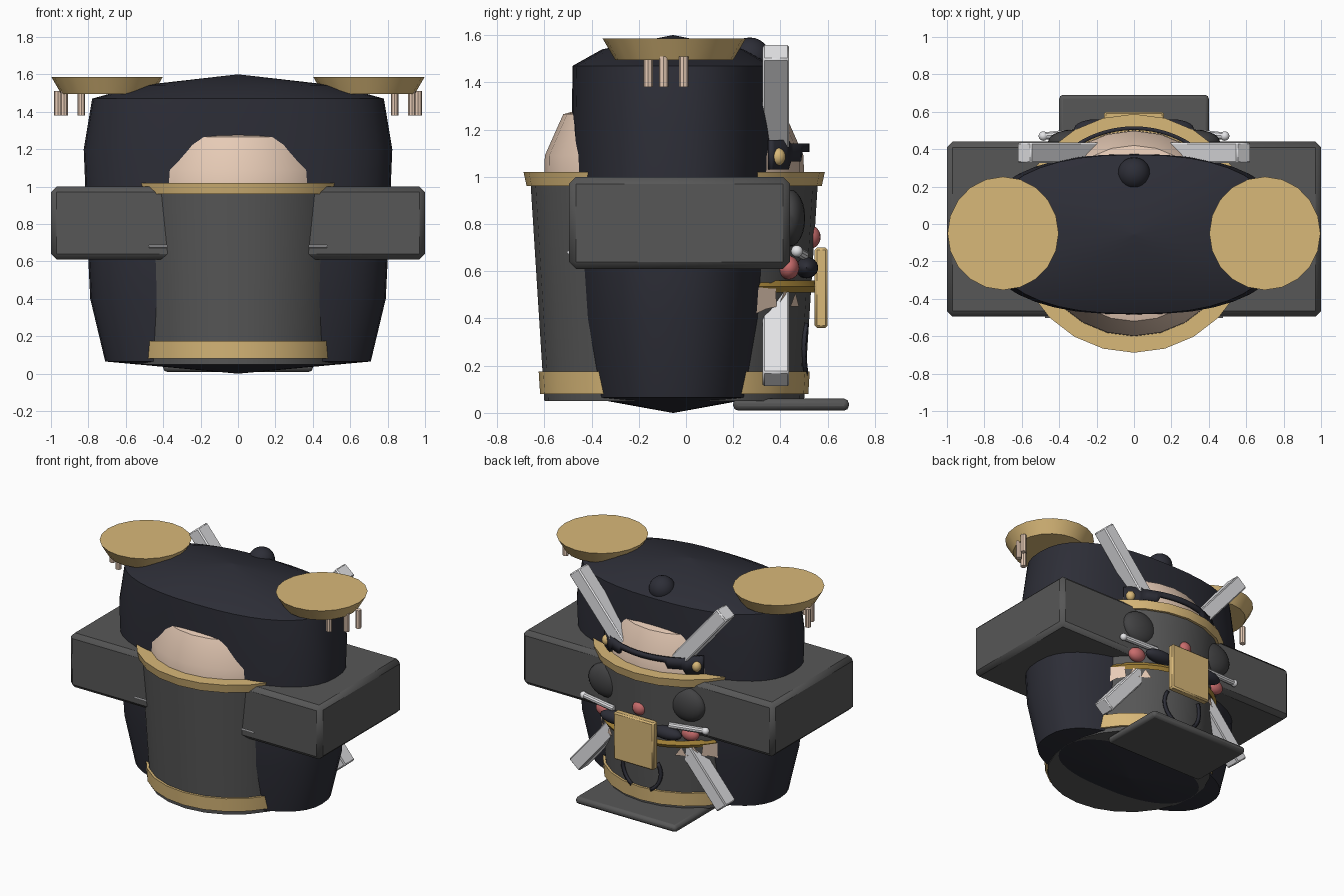
import bpy, bmesh
from math import sin, cos, pi, radians, degrees, acos, copysign
from mathutils import Matrix, Vector

if "Cube" in bpy.data.objects:
    bpy.data.objects.remove(bpy.data.objects["Cube"])

CY = -0.05  # shared centre line of the round parts


def material(name, rgb):
    m = bpy.data.materials.new(name)
    m.use_nodes = True
    m.diffuse_color = (*rgb, 1)
    m.node_tree.nodes["Principled BSDF"].inputs["Base Color"].default_value = (*rgb, 1)
    return m


NAVY = material("navy", (0.026, 0.027, 0.038))
GREY = material("grey", (0.095, 0.095, 0.095))
DARK = material("dark_grey", (0.055, 0.055, 0.057))
GOLD = material("gold", (0.69, 0.48, 0.19))
BRASS = material("brass", (0.38, 0.23, 0.04))
SKIN = material("skin", (0.8, 0.6, 0.47))
SILVER = material("silver", (0.78, 0.78, 0.8))
PINK = material("pink", (0.58, 0.15, 0.15))


def finish(name, bm, mat, angle=35):
    bmesh.ops.recalc_face_normals(bm, faces=bm.faces)
    me = bpy.data.meshes.new(name)
    bm.to_mesh(me)
    bm.free()
    me.materials.append(mat)
    me.shade_smooth()
    me.set_sharp_from_angle(angle=radians(angle))
    ob = bpy.data.objects.new(name, me)
    bpy.context.collection.objects.link(ob)
    return ob


def loft(name, rings, mat, x=0, y=CY, sides=20, closed=False, power=2.0):
    """Stack of (super)ellipses (z, rx, ry); closed joins the last ring to the first."""
    bm = bmesh.new()

    def rounded(v):
        return copysign(abs(v) ** (2 / power), v)

    loops = []
    for z, rx, ry in rings:
        loops.append([bm.verts.new((x + rx * rounded(cos(2 * pi * i / sides)),
                                    y + ry * rounded(sin(2 * pi * i / sides)), z))
                      for i in range(sides)])
    pairs = list(zip(loops, loops[1:]))
    if closed:
        pairs.append((loops[-1], loops[0]))
    else:
        bm.faces.new(loops[0])
        bm.faces.new(loops[-1])
    for a, b in pairs:
        for i in range(sides):
            j = (i + 1) % sides
            bm.faces.new((a[i], a[j], b[j], b[i]))
    return finish(name, bm, mat)


def strip(name, pairs, mat, thickness):
    """Ribbon through pairs of edge points, given a thickness."""
    bm = bmesh.new()
    rows = [[bm.verts.new(p) for p in pair] for pair in pairs]
    for a, b in zip(rows, rows[1:]):
        bm.faces.new((a[0], b[0], b[1], a[1]))
    ob = finish(name, bm, mat)
    mod = ob.modifiers.new("thickness", "SOLIDIFY")
    mod.thickness, mod.offset = thickness, 0
    return ob


def box(name, lo, hi, mat, bevel=0.0, segments=1, turn=0.0):
    """Bevelled box between two corners, turned about y."""
    lo, hi = Vector(lo), Vector(hi)
    bm = bmesh.new()
    bmesh.ops.create_cube(bm, size=1, matrix=Matrix.Diagonal((*(hi - lo), 1)))
    ob = finish(name, bm, mat)
    ob.location = (lo + hi) / 2
    ob.rotation_euler.y = turn
    mod = ob.modifiers.new("bevel", "BEVEL")
    mod.width, mod.segments = bevel, segments
    return ob


def ball(name, centre, size, mat):
    bm = bmesh.new()
    bmesh.ops.create_uvsphere(bm, u_segments=20, v_segments=12, radius=1,
                              matrix=Matrix.Translation(centre) @ Matrix.Diagonal((*size, 1)))
    return finish(name, bm, mat)


def rod(name, a, b, r, mat, sides=10):
    a, b = Vector(a), Vector(b)
    d = b - a
    bm = bmesh.new()
    bmesh.ops.create_cone(bm, cap_ends=True, segments=sides, radius1=r, radius2=r, depth=d.length,
                          matrix=Matrix.Translation((a + b) / 2) @ d.to_track_quat("Z", "Y").to_matrix().to_4x4())
    return finish(name, bm, mat)


def on_cup(deg, z, lift=0.006):
    """Point on the cup wall; 90 degrees is the middle of the back."""
    r = 0.547 + 0.063 * z + lift
    return Vector((r * cos(radians(deg)), CY + r * sin(radians(deg)), z))


# Main oval body with shallow pointed ends
loft("body", [(0, 0.002, 0.002), (0.065, 0.71, 0.36), (0.4, 0.79, 0.405), (0.6, 0.8, 0.42),
              (1.2, 0.825, 0.43), (1.47, 0.78, 0.425), (1.54, 0.53, 0.3), (1.6, 0.002, 0.002)],
     NAVY, y=-0.055, sides=40, power=2.4)
ball("top_knob", (0, 0.27, 1.505), (0.087, 0.087, 0.085), NAVY)

# Round cup with gold trim and the head inside it
loft("cup", [(0.05, 0.55, 0.55), (1.0, 0.61, 0.61)], GREY, sides=24)
loft("bottom_band", [(0.08, 0.568, 0.568), (0.175, 0.574, 0.574)], GOLD, sides=24)
loft("top_rim", [(0.96, 0.55, 0.55), (0.96, 0.625, 0.625), (1.02, 0.638, 0.638), (1.02, 0.55, 0.55)],
     GOLD, sides=24, closed=True)
loft("head", [(0.98, 0.55, 0.55), (1.09, 0.548, 0.548), (1.265, 0.47, 0.47), (1.285, 0.4, 0.4)], SKIN, sides=24)
loft("belt", [(0.535, 0.5, 0.5), (0.51, 0.525, 0.525), (0.535, 0.54, 0.54), (0.56, 0.525, 0.525)],
     BRASS, y=0.03, sides=32, closed=True)

# Cross bar and foot plate
box("side_bar", (-1, -0.495, 0.61), (1, 0.44, 1.0), GREY, 0.03)
box("foot_plate", (-0.4, 0.2, 0.01), (0.4, 0.69, 0.06), GREY, 0.02, 2)

# Crossed silver blades behind the cup
for name, s in (("left_blade", 1), ("right_blade", -1)):
    box(name, (-0.05, 0.325, -0.075), (0.05, 0.437, 1.745), SILVER, 0.008, turn=s * radians(40.2))

# Chest panel and nose
box("chest_plate", (-0.16, 0.545, 0.36), (0.16, 0.6, 0.7), GOLD, 0.01)
ball("nose", (0, 0.525, 0.745), (0.05, 0.045, 0.05), PINK)

# Navy strap across the back of the head, broad at both ends
points = []
for i in range(-22, 23):
    t = radians(90 + 2 * i)
    low = 1.105 if abs(i) < 10 else 1.065 if abs(i) < 16 else 1.03
    high = 1.14 if abs(i) < 16 else 1.155
    points.append([(0.562 * cos(t), CY + 0.562 * sin(t), z) for z in (low, high)])
strip("strap", points, NAVY, 0.02)

# Paired parts
for side, s in (("left", 1), ("right", -1)):
    # hand disc with three fingers
    loft(side + "_disc", [(1.495, 0.245, 0.25), (1.585, 0.297, 0.303)], GOLD, x=s * 0.7, sides=20)
    for i, (x, y) in enumerate(((0.837, -0.16), (0.93, -0.095), (0.963, -0.01))):
        rod(f"{side}_finger_{i + 1}", (s * x, y, 1.38), (s * x, y, 1.51), 0.02, SKIN, 8)
    # face
    ball(side + "_eye_patch", (s * 0.32, 0.44, 0.825), (0.14, 0.065, 0.12), DARK)
    ball(side + "_cheek", (s * 0.34, 0.435, 0.615), (0.065, 0.045, 0.05), PINK)
    ball(side + "_moustache", (s * 0.2, 0.51, 0.615), (0.12, 0.05, 0.045), NAVY)
    rod(side + "_whisker", (s * 0.22, 0.5, 0.668), (s * 0.48, 0.47, 0.685), 0.021, SILVER)
    ball(side + "_whisker_tip", (s * 0.485, 0.47, 0.685), (0.025, 0.025, 0.025), SILVER)
    rod(side + "_front_pin", (s * 0.38, -0.497, 0.68), (s * 0.475, -0.497, 0.68), 0.007, SILVER, 6)
    ball(side + "_stud", (s * 0.358, 0.39, 1.085), (0.032, 0.032, 0.037), GOLD)
    # curved seam on the belly
    arc = []
    for i in range(-6, 4):
        t = radians(10 * i)
        row = []
        for r in (0.14, 0.162):
            p = on_cup(degrees(acos(r * cos(t) / 0.57)), 0.3 + r * sin(t))
            row.append((s * p.x, p.y, p.z))
        arc.append(row)
    strip(side + "_belly_seam", arc, NAVY, 0.015)
    # ragged skin patches below the belt
    bm = bmesh.new()
    for outline in (((34, 0.53), (47, 0.53), (48, 0.45), (42, 0.44), (34, 0.41)),
                    ((49, 0.45), (53, 0.52), (57, 0.45)),
                    ((57.5, 0.45), (61, 0.51), (65, 0.45))):
        corners = [on_cup(deg, z, 0.008) for deg, z in outline]
        bm.faces.new([bm.verts.new((s * p.x, p.y, p.z)) for p in corners])
    finish(side + "_skin_patches", bm, SKIN)
